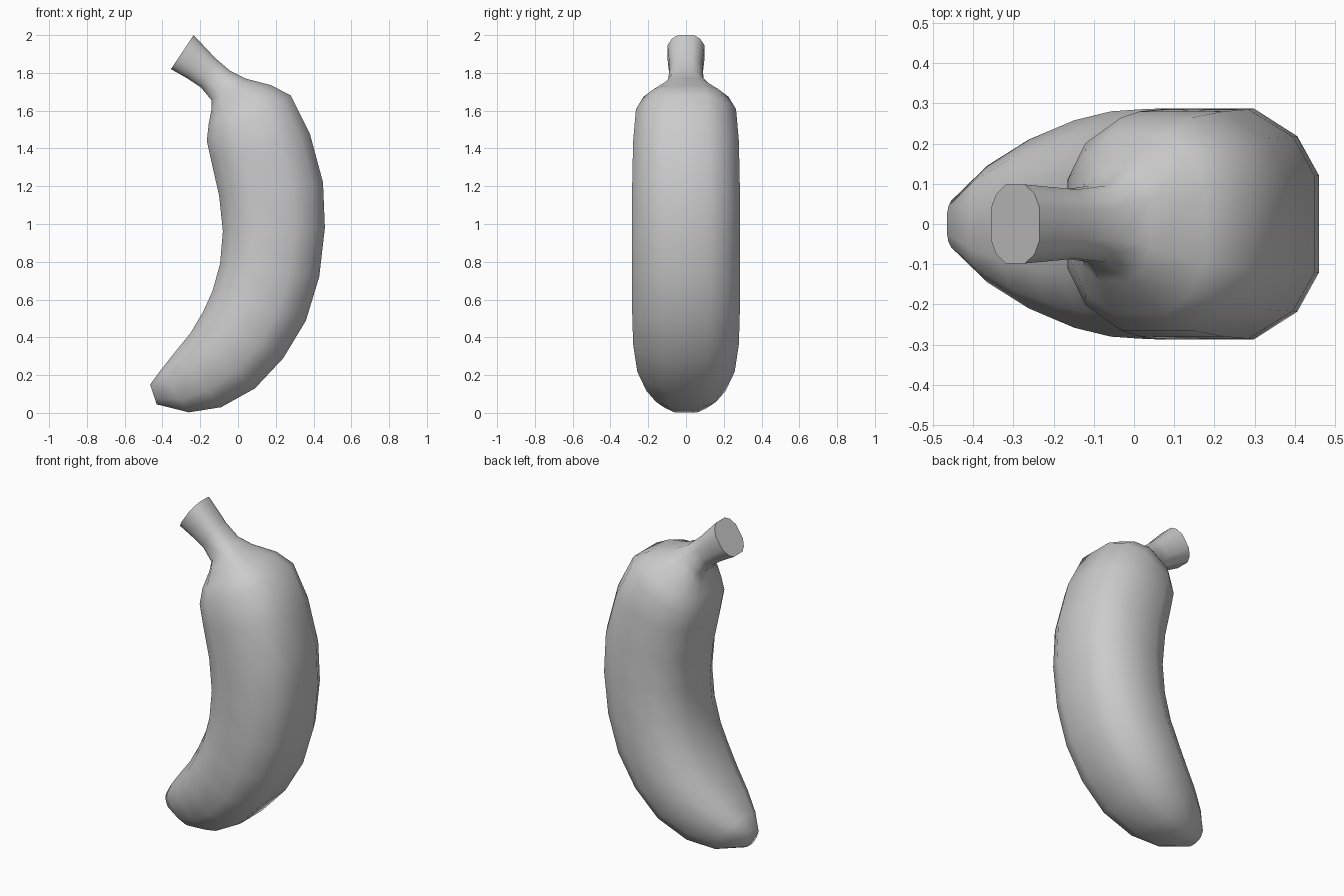
import bpy, bmesh, math
from mathutils import Vector

# one flat grey
grey = bpy.data.materials.new("plain_grey")
grey.diffuse_color = (0.6, 0.6, 0.6, 1)

# rings from stem tip to blossom end:
# inner x, inner z, outer x, outer z, half width in y
RINGS = [
    (-0.355, 1.820, -0.235, 2.000, 0.098),
    (-0.270, 1.772, -0.180, 1.942, 0.092),
    (-0.195, 1.722, -0.120, 1.878, 0.086),
    (-0.140, 1.655, -0.040, 1.810, 0.095),
    (-0.140, 1.610, 0.040, 1.770, 0.140),
    (-0.155, 1.530, 0.175, 1.735, 0.225),
    (-0.165, 1.440, 0.280, 1.680, 0.265),
    (-0.143, 1.340, 0.380, 1.480, 0.280),
    (-0.100, 1.150, 0.450, 1.220, 0.285),
    (-0.080, 0.960, 0.460, 0.980, 0.287),
    (-0.095, 0.790, 0.430, 0.720, 0.287),
    (-0.135, 0.645, 0.360, 0.490, 0.285),
    (-0.185, 0.535, 0.240, 0.290, 0.280),
    (-0.250, 0.425, 0.090, 0.130, 0.258),
    (-0.335, 0.320, -0.090, 0.030, 0.210),
    (-0.410, 0.225, -0.260, 0.003, 0.145),
    (-0.465, 0.150, -0.430, 0.045, 0.058),
]

# rounded twelve-sided cross-section: (along inner-outer axis, across y)
quarter = [(1.0, 0.42), (0.8, 0.76), (0.4, 1.0)]
SECTION = (quarter + [(-u, v) for u, v in reversed(quarter)]
           + [(-u, -v) for u, v in quarter]
           + [(u, -v) for u, v in reversed(quarter)])

bm = bmesh.new()
loops = []
for xi, zi, xo, zo, w in RINGS:
    a, b = Vector((xi, 0, zi)), Vector((xo, 0, zo))
    mid, half = (a + b) / 2, (b - a) / 2
    loops.append([bm.verts.new(mid + half * u + Vector((0, w * v, 0)))
                  for u, v in SECTION])

# skin between rings, then close both ends
n = len(SECTION)
for r, s in zip(loops, loops[1:]):
    for i in range(n):
        j = (i + 1) % n
        bm.faces.new((r[i], r[j], s[j], s[i]))
bm.faces.new(loops[0])
bm.faces.new(loops[-1])
bmesh.ops.recalc_face_normals(bm, faces=bm.faces)

mesh = bpy.data.meshes.new("banana")
bm.to_mesh(mesh)
bm.free()
mesh.materials.append(grey)
banana = bpy.data.objects.new("banana", mesh)
bpy.context.collection.objects.link(banana)

# smooth skin, crisp stem cut
bpy.context.view_layer.objects.active = banana
banana.select_set(True)
bpy.ops.object.shade_smooth_by_angle(angle=math.radians(62))
